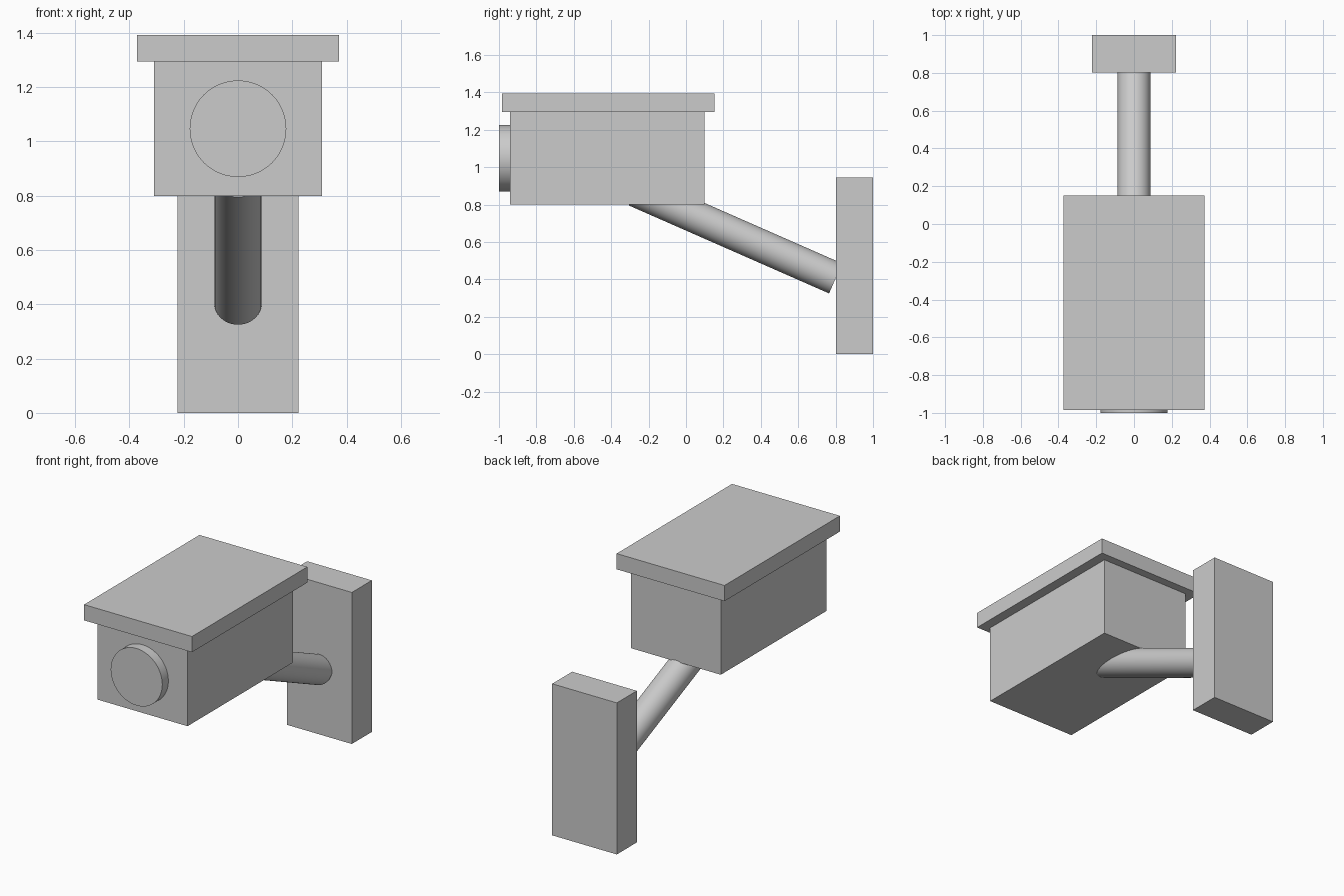
import bpy
import math
from mathutils import Vector

default = bpy.data.objects.get("Cube")
if default:
    bpy.data.objects.remove(default, do_unlink=True)

grey = bpy.data.materials.new("light grey")
grey.use_nodes = True
colour = (0.6, 0.6, 0.6, 1)
grey.diffuse_color = colour
grey.node_tree.nodes["Principled BSDF"].inputs["Base Color"].default_value = colour


def finish(name):
    part = bpy.context.object
    part.name = name
    part.data.materials.append(grey)
    return part


def box(name, low, high):
    low, high = Vector(low), Vector(high)
    bpy.ops.mesh.primitive_cube_add(size=1, location=(low + high) / 2)
    part = finish(name)
    part.scale = high - low
    bpy.ops.object.transform_apply(location=False, rotation=False, scale=True)


def rod(name, start, end, radius, sides):
    start, end = Vector(start), Vector(end)
    axis = end - start
    bpy.ops.mesh.primitive_cylinder_add(
        vertices=sides, radius=radius, depth=axis.length,
        location=(start + end) / 2,
        rotation=axis.to_track_quat("Z", "Y").to_euler())
    finish(name)
    bpy.ops.object.shade_smooth_by_angle(angle=math.radians(30))


# Camera housing with overhanging cover
box("housing", (-0.31, -0.94, 0.8), (0.31, 0.1, 1.3))
box("cover", (-0.372, -0.985, 1.295), (0.372, 0.152, 1.393))

# Lens disc on the front
rod("lens", (0, -0.9, 1.047), (0, -1, 1.047), 0.178, 48)

# Wall plate and the sloping arm that joins it to the housing
box("wall_plate", (-0.223, 0.803, 0), (0.223, 1, 0.945))
rod("arm", (0, -0.27, 0.875), (0, 0.80, 0.405), 0.0875, 48)
